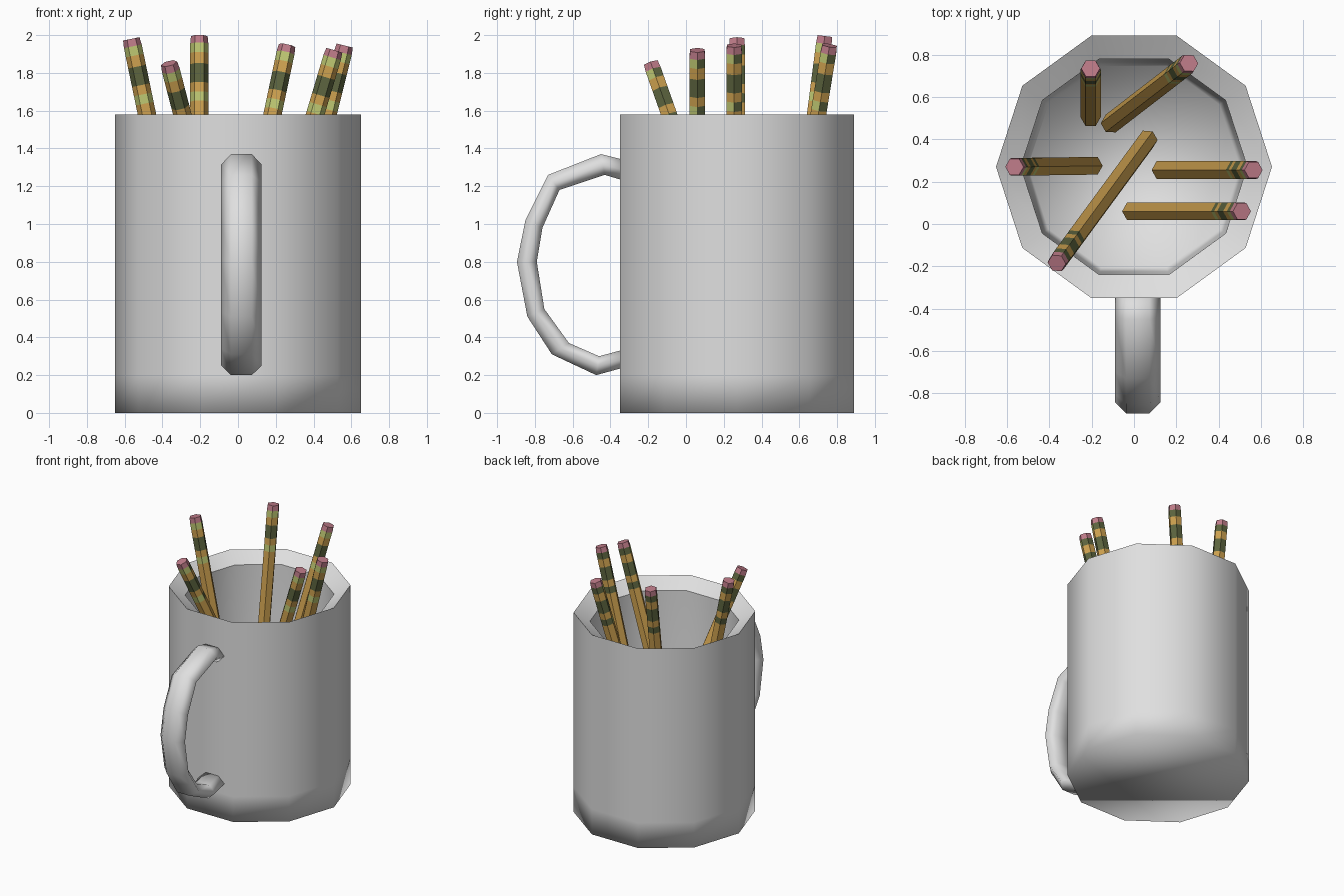
import bpy, bmesh, math
from mathutils import Vector

if "Cube" in bpy.data.objects:
    bpy.data.objects.remove(bpy.data.objects["Cube"])


def material(name, rgb):
    m = bpy.data.materials.new(name)
    m.diffuse_color = (*rgb, 1)
    m.use_nodes = True
    m.node_tree.nodes["Principled BSDF"].inputs["Base Color"].default_value = m.diffuse_color
    return m


WHITE = material("mug_white", (0.74, 0.74, 0.74))
WOOD = material("pencil_orange", (0.62, 0.36, 0.08))
PINK = material("eraser_pink", (0.52, 0.20, 0.25))
DARK = material("band_dark_green", (0.11, 0.13, 0.05))
LIGHT = material("band_light_green", (0.52, 0.58, 0.17))


def finish(bm, name, mats, smooth=True):
    bmesh.ops.recalc_face_normals(bm, faces=bm.faces)
    for f in bm.faces:
        f.smooth = smooth
    me = bpy.data.meshes.new(name)
    bm.to_mesh(me)
    bm.free()
    for m in mats:
        me.materials.append(m)
    ob = bpy.data.objects.new(name, me)
    bpy.context.collection.objects.link(ob)
    return ob


def loft(bm, rings, tags=None):
    """Skin a list of point rings; tags gives a function (band, normal) -> material."""
    vs = [[bm.verts.new(p) for p in r] for r in rings]
    n = len(rings[0])
    for i, (a, b) in enumerate(zip(vs, vs[1:])):
        for j in range(n):
            k = (j + 1) % n
            f = bm.faces.new((a[j], a[k], b[k], b[j]))
            if tags:
                mid = (a[j].co + a[k].co - sum((v.co for v in a), Vector()) * 2 / n)
                f.material_index = tags(i, mid)
    first, last = bm.faces.new(vs[0][::-1]), bm.faces.new(vs[-1])
    return vs, first, last


# ---- mug: ten-sided cup, rim slopes inward
bm = bmesh.new()
profile = [(0.652, 0), (0.652, 0.2), (0.652, 1.58), (0.535, 1.51), (0.52, 0.3), (0.50, 0.15)]
rings = [[Vector((r * math.cos(i * math.pi / 5), 0.27 + r * math.sin(i * math.pi / 5), z))
          for i in range(10)] for r, z in profile]
vs, _, _ = loft(bm, rings)
for ring in (vs[2], vs[3]):
    for j in range(10):
        bm.edges.get((ring[j], ring[(j + 1) % 10])).smooth = False
finish(bm, "mug", [WHITE])

# ---- handle: flattened six-sided bar along outer / inner (y, z) curves
outer = [(-0.33, 1.34), (-0.45, 1.37), (-0.73, 1.26), (-0.85, 1.02), (-0.895, 0.80),
         (-0.84, 0.51), (-0.71, 0.31), (-0.475, 0.20), (-0.33, 0.24)]
inner = [(-0.33, 1.23), (-0.43, 1.26), (-0.67, 1.18), (-0.76, 0.98), (-0.79, 0.80),
         (-0.75, 0.55), (-0.62, 0.37), (-0.46, 0.30), (-0.33, 0.335)]
bm = bmesh.new()
rings = []
for o, i in zip(outer, inner):
    o, i = Vector((0.018, *o)), Vector((0.018, *i))
    m = (o + i) / 2
    rings.append([p + Vector((x, 0, 0)) for p, x in
                  ((o, -0.055), (o, 0.055), (m, 0.107), (i, 0.055), (i, -0.055), (m, -0.107))])
loft(bm, rings)
finish(bm, "handle", [WHITE])

# ---- pencils: six-sided rods with eraser and painted bands near the top
CUTS = [0, 0.04, 0.09, 0.15, 0.25, 0.30, 0.35]


def band_colour(i, normal):
    if i == 0:
        return 1
    if i in (1, 5):
        return 3 if normal.y < 0 else 2
    return 2 if i == 3 else 0


def pencil(name, top, bottom, r=0.048):
    top, bottom = Vector(top), Vector(bottom)
    axis = (bottom - top).normalized()
    u = Vector((1, 0, 0))
    u = (u - axis * u.dot(axis)).normalized()
    v = axis.cross(u)
    bm = bmesh.new()
    rings = []
    for d in CUTS + [(bottom - top).length]:
        rad = r * 0.92 if d == 0 else r
        rings.append([top + axis * d + (u * math.cos(a) + v * math.sin(a)) * rad
                      for a in (k * math.pi / 3 for k in range(6))])
    _, cap, _ = loft(bm, rings, band_colour)
    cap.material_index = 1
    finish(bm, name, [WOOD, PINK, DARK, LIGHT], smooth=False)


PENCILS = [
    ((-0.565, 0.27, 1.98), (-0.195, 0.275, 0.2)),
    ((-0.205, 0.735, 1.995), (-0.205, 0.505, 0.2)),
    ((0.26, 0.76, 1.945), (-0.11, 0.475, 0.2)),
    ((0.565, 0.255, 1.945), (0.13, 0.255, 0.2)),
    ((0.51, 0.06, 1.92), (-0.01, 0.06, 0.18)),
    ((-0.365, -0.185, 1.85), (0.065, 0.40, 0.2)),
]
for n, (t, b) in enumerate(PENCILS):
    pencil(f"pencil_{n + 1}", t, b)
